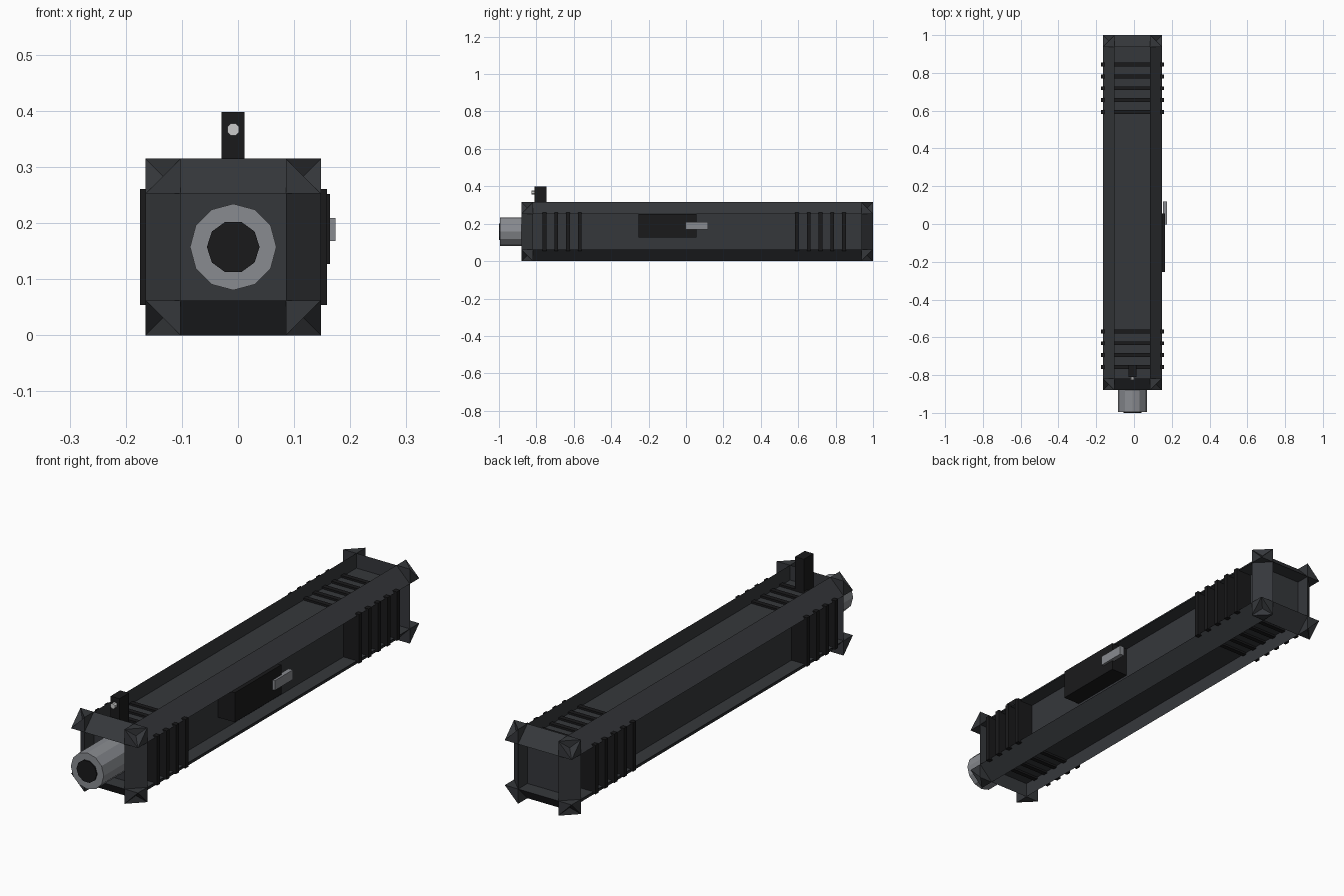
import bpy, bmesh, math
from mathutils import Vector

if "Cube" in bpy.data.objects:
    bpy.data.objects.remove(bpy.data.objects["Cube"])


def material(name, rgb):
    m = bpy.data.materials.new(name)
    m.diffuse_color = (*rgb, 1)
    m.use_nodes = True
    m.node_tree.nodes["Principled BSDF"].inputs["Base Color"].default_value = m.diffuse_color
    return m


BODY = material("dark_metal", (0.036, 0.039, 0.044))
BLACK = material("black", (0.010, 0.010, 0.011))
STEEL = material("steel", (0.25, 0.26, 0.28))
WHITE = material("pale", (0.55, 0.55, 0.55))


def finish(bm, name, mat):
    bmesh.ops.recalc_face_normals(bm, faces=bm.faces)
    me = bpy.data.meshes.new(name)
    bm.to_mesh(me)
    bm.free()
    me.materials.append(mat)
    ob = bpy.data.objects.new(name, me)
    bpy.context.collection.objects.link(ob)
    return ob


def add_box(bm, lo, hi):
    lo, hi = Vector(lo), Vector(hi)
    verts = bmesh.ops.create_cube(bm, size=1)["verts"]
    for v in verts:
        v.co = (lo + hi) / 2 + v.co * (hi - lo)


def box(name, lo, hi, mat):
    bm = bmesh.new()
    add_box(bm, lo, hi)
    return finish(bm, name, mat)


def rod(name, x, z, r, y0, y1, sides, mat, turn=0):
    # polygonal rod along y
    bm = bmesh.new()
    rings = []
    for y in (y0, y1):
        rings.append([bm.verts.new((x + r * math.cos(turn + 2 * math.pi * i / sides), y,
                                    z + r * math.sin(turn + 2 * math.pi * i / sides)))
                      for i in range(sides)])
    for i in range(sides):
        j = (i + 1) % sides
        bm.faces.new((rings[0][i], rings[0][j], rings[1][j], rings[1][i]))
    for ring in rings:
        bm.faces.new(ring)
    return finish(bm, name, mat)


# Outer limits of the body and width of its edge strips
LO = (-0.165, -0.88, 0.0)
HI = (0.148, 1.0, 0.315)
B = 0.0625

# Recessed core
box("body_core", [c + B for c in LO], [c - B for c in HI], BODY)

# Full-length triangular rails along all twelve edges
bm = bmesh.new()
for axis in range(3):
    u, w = (axis + 1) % 3, (axis + 2) % 3
    for su in (0, 1):
        for sw in (0, 1):
            u_out, u_in = (HI[u], HI[u] - B) if su else (LO[u], LO[u] + B)
            w_out, w_in = (HI[w], HI[w] - B) if sw else (LO[w], LO[w] + B)
            ends = []
            for a in (LO[axis], HI[axis]):
                tri = []
                for cu, cw in ((u_in, w_in), (u_out, w_in), (u_in, w_out)):
                    co = [0, 0, 0]
                    co[axis], co[u], co[w] = a, cu, cw
                    tri.append(bm.verts.new(co))
                bm.faces.new(tri)
                ends.append(tri)
            for i in range(3):
                j = (i + 1) % 3
                bm.faces.new((ends[0][i], ends[0][j], ends[1][j], ends[1][i]))
finish(bm, "edge_rails", BODY)

# Grip ribs that pass right through the core
for name, first, count in (("front_ribs", -0.757, 4), ("rear_ribs", 0.593, 5)):
    bm = bmesh.new()
    for i in range(count):
        y = first + 0.0628 * i
        add_box(bm, (-0.175, y - 0.01, 0.054), (0.159, y + 0.01, 0.261))
    finish(bm, name, BLACK)

# Side plate and its lever
box("side_plate", (0.08, -0.255, 0.127), (0.164, 0.055, 0.252), BLACK)
box("side_lever", (0.154, -0.002, 0.168), (0.174, 0.118, 0.209), STEEL)

# Barrel with dark bore
CX, CZ = -0.0085, 0.1575
rod("barrel", CX, CZ, 0.077, -0.995, -0.75, 12, STEEL)
rod("bore", CX, CZ, 0.047, -1.0, -0.9, 10, BLACK)

# Front sight with its dot
box("front_sight", (-0.029, -0.81, 0.25), (0.012, -0.746, 0.398), BLACK)
rod("sight_dot", CX, 0.367, 0.0115, -0.826, -0.8, 8, WHITE, math.pi / 8)
